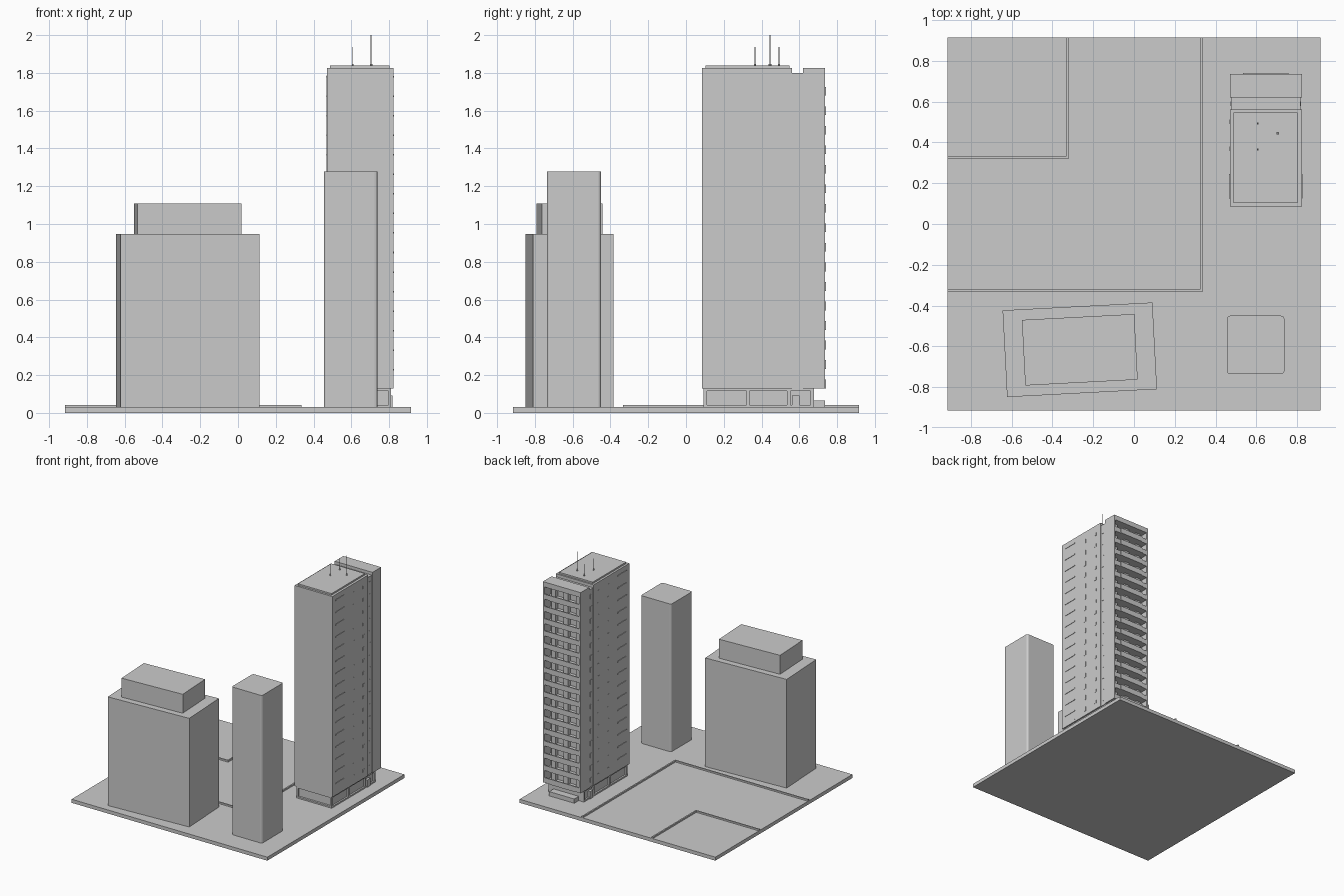
import bpy, bmesh, math
from mathutils import Matrix, Vector

if "Cube" in bpy.data.objects:
    bpy.data.objects.remove(bpy.data.objects["Cube"])


def boxes(name, spans):
    """One object made of boxes, each given as (x0, x1, y0, y1, z0, z1)."""
    bm = bmesh.new()
    for x0, x1, y0, y1, z0, z1 in spans:
        c = Vector(((x0 + x1) / 2, (y0 + y1) / 2, (z0 + z1) / 2))
        m = Matrix.Translation(c) @ Matrix.Diagonal((x1 - x0, y1 - y0, z1 - z0, 1))
        bmesh.ops.create_cube(bm, size=1, matrix=m)
    me = bpy.data.meshes.new(name)
    bm.to_mesh(me)
    bm.free()
    ob = bpy.data.objects.new(name, me)
    bpy.context.collection.objects.link(ob)
    return ob


def rod(bm, x, y, z0, z1, r):
    bmesh.ops.create_cone(bm, cap_ends=True, segments=10, radius1=r, radius2=r, depth=z1 - z0,
                          matrix=Matrix.Translation((x, y, (z0 + z1) / 2)))


G = 0.03          # ground level
E = 0.915         # half site size
FLOORS = 16
Z0, STEP = 0.13, 0.1033
CX = 0.646        # tower centre line

# Site slab and street kerbs
boxes("site_slab", [(-E, E, -E, E, 0, G)])
boxes("outer_kerb", [(0.323, 0.335, -0.333, E, G, 0.043), (-E, 0.323, -0.333, -0.321, G, 0.043)])
boxes("inner_kerb", [(-0.33, -0.318, 0.322, E, G, 0.043), (-E, -0.33, 0.322, 0.334, G, 0.043)])

# Wide stepped block, slightly turned
wide = boxes("wide_block", [(-0.368, 0.368, -0.213, 0.213, G, 0.948),
                            (-0.276, 0.276, -0.161, 0.161, 0.948, 1.108)])
wide.location = (-0.266, -0.617, 0)
wide.rotation_euler.z = math.radians(3)

# Slim block with rounded vertical corners
slim = boxes("slim_block", [(0.455, 0.738, -0.735, -0.45, G, 1.278)])
bm = bmesh.new()
bm.from_mesh(slim.data)
upright = [e for e in bm.edges if abs(e.verts[0].co.z - e.verts[1].co.z) > 0.5]
bmesh.ops.bevel(bm, geom=upright, offset=0.016, segments=3, profile=0.5, affect='EDGES')
bm.to_mesh(slim.data)
bm.free()

# Main tower: shaft, roof deck and recessed joint
boxes("tower_shaft", [(0.47, 0.823, 0.085, 0.562, Z0, 1.825)])
boxes("roof_deck", [(0.488, 0.803, 0.102, 0.548, 1.825, 1.838)])
boxes("tower_joint", [(0.475, 0.817, 0.562, 0.62, Z0, 1.80)])

# Ground storey: recessed core, corner piers, side doors, rear step
podium = [(0.495, 0.797, 0.11, 0.675, G, Z0)]
for x in (0.481, 0.797):
    for y in (0.093, 0.32, 0.535, 0.66):
        podium.append((x, x + 0.014, y, y + 0.017, G, Z0))
podium.append((0.481, 0.811, 0.093, 0.675, G, 0.042))
podium.append((0.481, 0.811, 0.093, 0.675, 0.115, Z0))
boxes("ground_storey", podium)
boxes("side_doors", [(0.475, 0.817, 0.56, 0.6, G, 0.092)])
boxes("rear_step", [(0.53, 0.765, 0.675, 0.735, G, 0.066)])

# Side details, mirrored on both long faces
ledges, windows = [], []
for s in (-1, 1):
    def side(y0, y1, z0, z1, out, face=0.1765):
        a, b = CX + s * (face - 0.003), CX + s * (face + out)
        return (min(a, b), max(a, b), y0, y1, z0, z1)
    ledges += [side(y, y + 0.004, 0.15, 1.785, 0.001) for y in (0.125, 0.242)]
    for i in range(FLOORS):
        z = Z0 + STEP * (i + 1)
        ledges.append(side(0.125, 0.246, z - 0.008, z, 0.004))
        windows.append(side(0.358, 0.380, z - 0.065, z - 0.025, 0.002))
        windows.append(side(0.490, 0.512, z - 0.05, z - 0.025, 0.002))
        windows.append(side(0.58, 0.60, z - 0.065, z - 0.025, 0.002, 0.171))
boxes("side_ledges", ledges)
boxes("side_windows", windows)

# Rear balcony wing: end walls, back wall, piers and top
T = Z0 + STEP * FLOORS
boxes("balcony_wing_walls", [
    (0.47, 0.484, 0.62, 0.735, Z0, 1.825), (0.809, 0.823, 0.62, 0.735, Z0, 1.825),
    (0.484, 0.809, 0.62, 0.65, Z0, T), (0.484, 0.809, 0.62, 0.735, T, 1.825)])
boxes("balcony_piers", [(x, x + w, 0.65, 0.68, Z0, T)
                        for x, w in ((0.51, 0.04), (0.625, 0.042), (0.743, 0.04))])

# Balcony floors and parapets
slabs = []
for i in range(FLOORS):
    z = Z0 + STEP * i
    slabs.append((0.484, 0.809, 0.65, 0.735, z, z + 0.012))
    slabs.append((0.484, 0.809, 0.726, 0.735, z + 0.012, z + 0.042))
    slabs.append((0.535, 0.757, 0.732, 0.741, z, z + 0.046))
boxes("balconies", slabs)

# Roof masts
bm = bmesh.new()
for x, y, top, r in ((0.705, 0.445, 2.0, 0.003), (0.607, 0.365, 1.937, 0.002), (0.607, 0.493, 1.937, 0.002)):
    rod(bm, x, y, 1.838, top, r)
    rod(bm, x, y, 1.838, 1.846, r * 2.5)
me = bpy.data.meshes.new("roof_masts")
bm.to_mesh(me)
bm.free()
bpy.context.collection.objects.link(bpy.data.objects.new("roof_masts", me))
